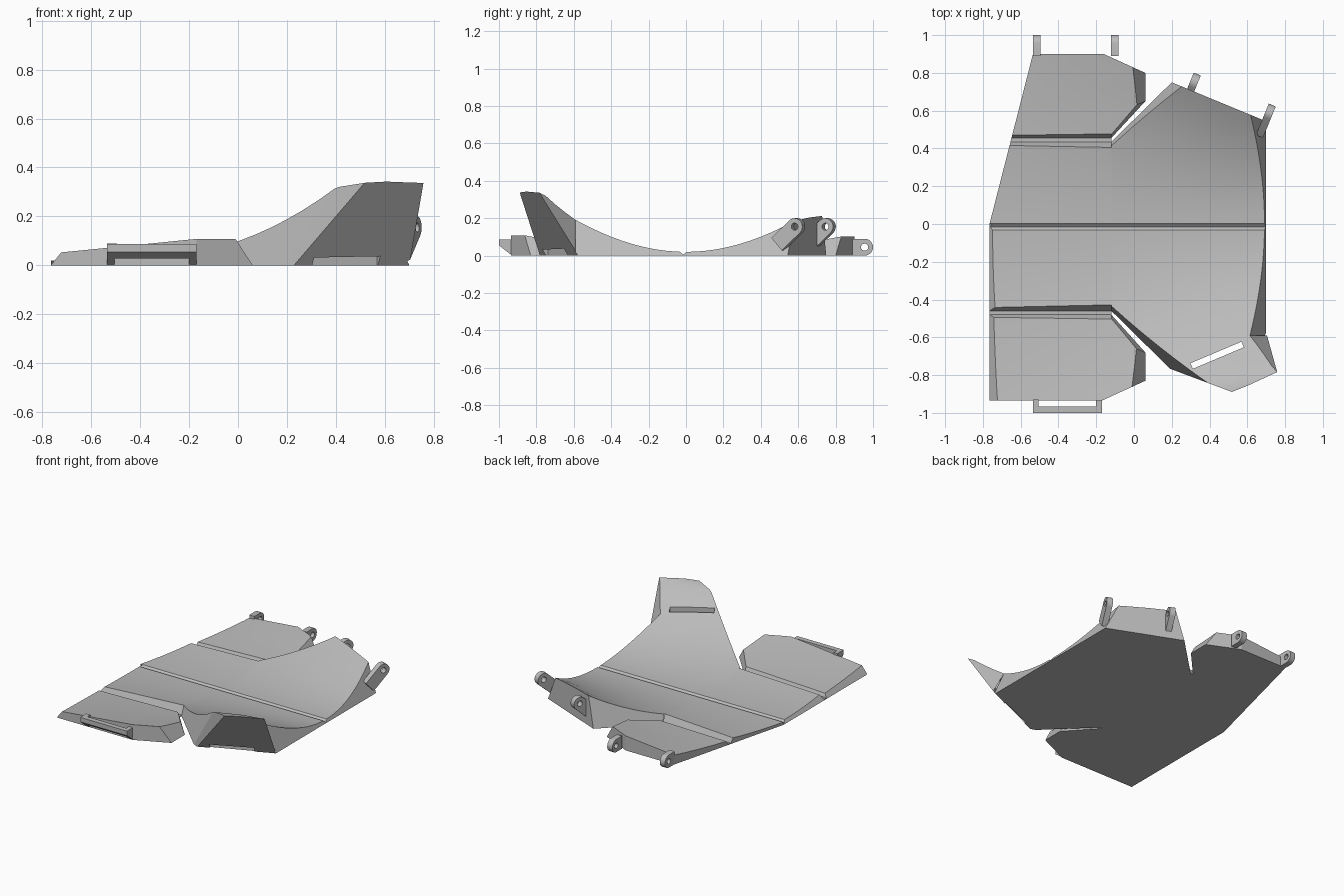
import bpy, bmesh, math
from mathutils import Vector, Matrix

if "Cube" in bpy.data.objects:
    bpy.data.objects.remove(bpy.data.objects["Cube"])

grey = bpy.data.materials.new("plain_grey")
grey.diffuse_color = (0.5, 0.5, 0.5, 1)
grey.use_nodes = True
grey.node_tree.nodes["Principled BSDF"].inputs["Base Color"].default_value = grey.diffuse_color


def finish(name, bm, smooth=False):
    bmesh.ops.recalc_face_normals(bm, faces=bm.faces)
    me = bpy.data.meshes.new(name)
    bm.to_mesh(me)
    bm.free()
    ob = bpy.data.objects.new(name, me)
    bpy.context.collection.objects.link(ob)
    me.materials.append(grey)
    if smooth:
        shade(ob)
    return ob


def shade(ob):
    bpy.ops.object.select_all(action='DESELECT')
    ob.select_set(True)
    bpy.context.view_layer.objects.active = ob
    bpy.ops.object.shade_smooth_by_angle(angle=math.radians(20))


def main_height(x, y):
    if abs(y + 0.015) < 0.001:          # bottom of the centre fold
        return 0.005
    a = 0.27 + (0.36 if x > 0 else 0.25) * x
    return min(0.02 + a * y * y, 0.342)


def panel_height(x, y):
    return 0.02 + (0.12 + 0.114 * x) * y * y


XS = [-0.8, -0.4, 0, 0.2, 0.4, 0.6, 0.8]
YS = sorted([-1 + 0.05 * i for i in range(41) if i != 20] + [0.003, -0.015, -0.032])


def wall(p, q, lean=0.0, inside=(0, 0)):
    """Plane over the floor line p-q, leaning towards the inside as it rises."""
    p, q = Vector((*p, 0)), Vector((*q, 0))
    n = (q - p).cross(Vector((0, 0, 1))).normalized()
    if n.dot(Vector((*inside, 0)) - p) < 0:
        n = -n
    return p, q, p + n * lean + Vector((0, 0, 1))


def slab(height, inside, planes, seams=()):
    """Flat-bottomed slab with a curved top, trimmed by planes; seams stay open."""
    bm = bmesh.new()
    top = [[bm.verts.new((x, y, height(x, y))) for y in YS] for x in XS]
    low = [[bm.verts.new((x, y, 0)) for y in YS] for x in XS]
    nx, ny = len(XS), len(YS)
    for i in range(nx - 1):
        for j in range(ny - 1):
            for g in (top, low):
                bm.faces.new((g[i][j], g[i + 1][j], g[i + 1][j + 1], g[i][j + 1]))
        for j in (0, ny - 1):
            bm.faces.new((low[i][j], low[i + 1][j], top[i + 1][j], top[i][j]))
    for j in range(ny - 1):
        for i in (0, nx - 1):
            bm.faces.new((low[i][j], low[i][j + 1], top[i][j + 1], top[i][j]))
    bmesh.ops.recalc_face_normals(bm, faces=bm.faces)
    ref = Vector(inside)
    for k, pts in enumerate(list(planes) + list(seams)):
        a, b, c = map(Vector, pts)
        n = (b - a).cross(c - a).normalized()
        if n.dot(ref - a) > 0:
            n = -n
        cut = bmesh.ops.bisect_plane(bm, geom=bm.verts[:] + bm.edges[:] + bm.faces[:],
                                     dist=1e-5, plane_co=a, plane_no=n, clear_outer=True)
        if k < len(planes):
            edges = [e for e in cut["geom_cut"]
                     if isinstance(e, bmesh.types.BMEdge) and e.is_boundary]
            bmesh.ops.holes_fill(bm, edges=edges, sides=0)
    return bm


def prism(name, points, direction, depth):
    bm = bmesh.new()
    f = bm.faces.new([bm.verts.new(p) for p in points])
    r = bmesh.ops.extrude_face_region(bm, geom=[f])
    vs = [v for v in r["geom"] if isinstance(v, bmesh.types.BMVert)]
    bmesh.ops.translate(bm, verts=vs, vec=Vector(direction) * depth)
    return finish(name, bm)


def cut(ob, cutter):
    m = ob.modifiers.new("cut", 'BOOLEAN')
    m.operation, m.solver, m.object = 'DIFFERENCE', 'EXACT', cutter
    bpy.context.view_layer.objects.active = ob
    bpy.ops.object.modifier_apply(modifier="cut")
    bpy.data.objects.remove(cutter)


# shared trimming planes
left_back = wall((-0.765, 0), (-0.535, 0.9))
left_front = ((-0.765, 0, 0), (-0.765, -1, 0), (-0.725, 0, 0.05))
right_side = wall((0.7, 0), (0.7, 1), 0.45)
diag_back = wall((-0.12, 0.435), (0.2, 0.75), 0.25, (0.3, 0))
diag_front = wall((-0.12, -0.46), (0.2, -0.775), 0.28, (0.3, 0))
flap_face = ((0.23, -0.78, 0), (0.70, -0.575, 0), (0.52, -0.89, 0.34))
flap_left = wall((0.2, -0.77), (0.52, -0.89))
flap_right = ((0.70, -0.575, 0), (0.62, -0.59, 0.178), (0.76, -0.78, 0.325))
seam_x = wall((-0.12, 0), (-0.12, 1))
seam_y = wall((0, -0.59), (1, -0.59))
middle = wall((0, 0), (1, 0))

# main plate: left strips (slanted back half, straight front half)
finish("main_plate_left_back", slab(main_height, (-0.4, 0.2, 0.01),
       [left_back, wall((0, 0.435), (-1, 0.435), 0.5)], [seam_x, middle]), True)
finish("main_plate_left_front", slab(main_height, (-0.4, -0.2, 0.01),
       [left_front, wall((0, -0.46), (-1, -0.46), 0.5)], [seam_x, middle]), True)

# main plate: wide right part
finish("main_plate_right", slab(main_height, (0.3, 0.1, 0.01),
       [right_side, diag_back, diag_front, flap_face,
        wall((0.2, 0.75), (0.66, 0.56))], [seam_x, seam_y]), True)

# raised front flap with a strap slot
flap = finish("front_flap", slab(main_height, (0.5, -0.62, 0.05),
              [diag_front, flap_left, flap_face, flap_right, seam_y]))
s, e = Vector((0.305, -0.752, -0.1)), Vector((0.575, -0.638, -0.1))
d = (e - s).normalized()
n = Vector((-d.y, d.x, 0)) * 0.016
cut(flap, prism("slot_cutter", [s - n, e - n, e + n, s + n], (0, 0, 1), 0.8))
bm = bmesh.new()
bm.from_mesh(flap.data)
bmesh.ops.delete(bm, geom=[f for f in bm.faces if all(abs(v.co.y + 0.59) < 1e-4 for v in f.verts)],
                 context='FACES_ONLY')
bm.to_mesh(flap.data)
bm.free()
shade(flap)

# side panels
finish("back_panel", slab(panel_height, (-0.3, 0.7, 0.01),
       [left_back, wall((0, 0.9), (1, 0.9)), wall((-0.16, 0.9), (0.06, 0.8)),
        wall((0.06, 0), (0.06, 1), 0.65, (-0.3, 0.7)),
        wall((-0.12, 0.455), (0.06, 0.65), 0.3, (-0.3, 0.7)),
        wall((0, 0.455), (-1, 0.455), 0.5, (-0.3, 0.7))]), True)
finish("front_panel", slab(panel_height, (-0.3, -0.7, 0.01),
       [left_front, wall((0, -0.935), (1, -0.935)), wall((-0.17, -0.935), (0.06, -0.83)),
        wall((0.06, 0), (0.06, 1), 0.65, (-0.3, -0.7)),
        wall((-0.12, -0.48), (0.06, -0.68), 0.3, (-0.3, -0.7)),
        wall((0, -0.48), (-1, -0.48), 0.5, (-0.3, -0.7))]), True)

# thin fold strips joining the panels to the main plate
prism("back_fold", [(-0.654, 0.435, 0), (-0.12, 0.435, 0), (-0.12, 0.455, 0),
                    (-0.649, 0.455, 0)], (0, 0, 1), 0.008)
prism("front_fold", [(-0.765, -0.48, 0), (-0.12, -0.48, 0), (-0.12, -0.46, 0),
                     (-0.765, -0.46, 0)], (0, 0, 1), 0.008)


def lug(name, centre, turn, drop, length):
    """Rounded lug with a pin hole; the tail runs back and down by the drop angle."""
    r, hole, half, seg = 0.045, 0.019, 0.02, 24
    outer = [(r * math.cos(t), r * math.sin(t)) for t in
             [-math.pi / 2 + math.pi * i / 12 for i in range(13)]]
    outer += [(-length, r), (-length, -r)]
    ob = prism(name, [(-half, y, z) for y, z in outer], (1, 0, 0), 2 * half)
    ring = [2 * math.pi * i / seg for i in range(seg)]
    cut(ob, prism("hole_cutter", [(-0.1, hole * math.cos(t), hole * math.sin(t)) for t in ring],
                  (1, 0, 0), 0.2))
    ob.data.transform(Matrix.Translation(centre) @ Matrix.Rotation(turn, 4, 'Z')
                      @ Matrix.Rotation(drop, 4, 'X'))
    shade(ob)


# pin lugs along the back edges
lug("back_lug_left", (-0.515, 0.955, 0.045), 0, 0, 0.065)
lug("back_lug_right", (-0.103, 0.955, 0.045), 0, 0, 0.065)
turn = -math.atan2(0.38, 0.924)
lug("side_lug_inner", (0.318, 0.752, 0.155), turn, math.radians(42), 0.13)
lug("side_lug_outer", (0.715, 0.588, 0.155), turn, math.radians(42), 0.14)

# strap loop on the front panel
side = [(-0.93, 0), (-1.0, 0.055), (-1.0, 0.087), (-0.93, 0.087)]
for label, x in (("left", -0.535), ("right", -0.2)):
    prism("loop_arm_" + label, [(x, y, z) for y, z in side], (1, 0, 0), 0.03)
bar = [(-0.965, 0.028), (-1.0, 0.055), (-1.0, 0.087), (-0.965, 0.087)]
prism("loop_bar", [(-0.505, y, z) for y, z in bar], (1, 0, 0), 0.305)
